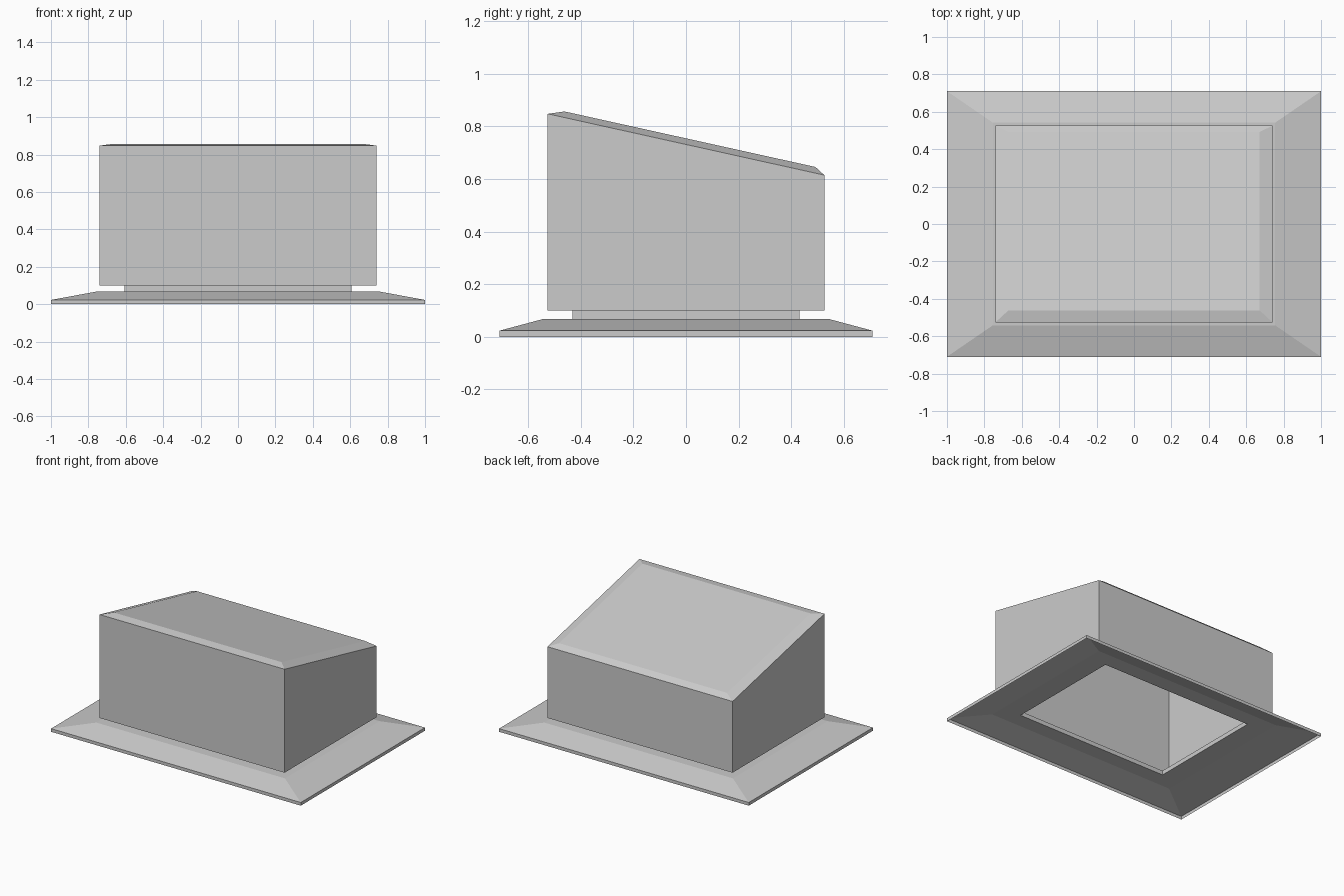
import bpy
import bmesh

cube = bpy.data.objects.get("Cube")
if cube:
    bpy.data.objects.remove(cube, do_unlink=True)

# Single painted-metal colour
metal = bpy.data.materials.new("grey_metal")
metal.use_nodes = True
grey = (0.6, 0.6, 0.6, 1.0)
metal.diffuse_color = grey
metal.node_tree.nodes["Principled BSDF"].inputs["Base Color"].default_value = grey


def ring(half_x, front, back, z_front, z_back=None):
    """Rectangular section, counter-clockwise from above, optionally tilted."""
    z_back = z_front if z_back is None else z_back
    return [(-half_x, front, z_front), (half_x, front, z_front),
            (half_x, back, z_back), (-half_x, back, z_back)]


def level(half_x, half_y, z):
    return ring(half_x, -half_y, half_y, z)


def sheet(name, rings, closed_top=False):
    """Join successive sections into a folded sheet-metal shell."""
    bm = bmesh.new()
    loops = [[bm.verts.new(p) for p in r] for r in rings]
    for low, high in zip(loops, loops[1:]):
        for i in range(4):
            j = (i + 1) % 4
            bm.faces.new((low[i], low[j], high[j], high[i]))
    if closed_top:
        bm.faces.new(loops[-1])
    mesh = bpy.data.meshes.new(name)
    bm.to_mesh(mesh)
    bm.free()
    mesh.materials.append(metal)
    obj = bpy.data.objects.new(name, mesh)
    bpy.context.collection.objects.link(obj)
    return obj


NECK = (0.606, 0.432)
DECK = 0.068
LEDGE = 0.099

# Mounting flange: upright rim, sloped skirt, flat deck around the opening
sheet("base_flange", [level(1.0, 0.71, 0), level(1.0, 0.71, 0.023),
                      level(0.755, 0.542, DECK), level(*NECK, DECK)])

# Short recessed neck
sheet("neck", [level(*NECK, DECK), level(*NECK, LEDGE)])

# Hollow hood: underside ledge, walls with a slanted top edge
eave = ring(0.741, -0.526, 0.526, 0.848, 0.615)
sheet("hood_walls", [level(*NECK, LEDGE), level(0.741, 0.526, LEDGE), eave])

# Slanted roof panel with bevelled borders
sheet("roof", [eave, ring(0.672, -0.462, 0.492, 0.857, 0.646)], closed_top=True)
